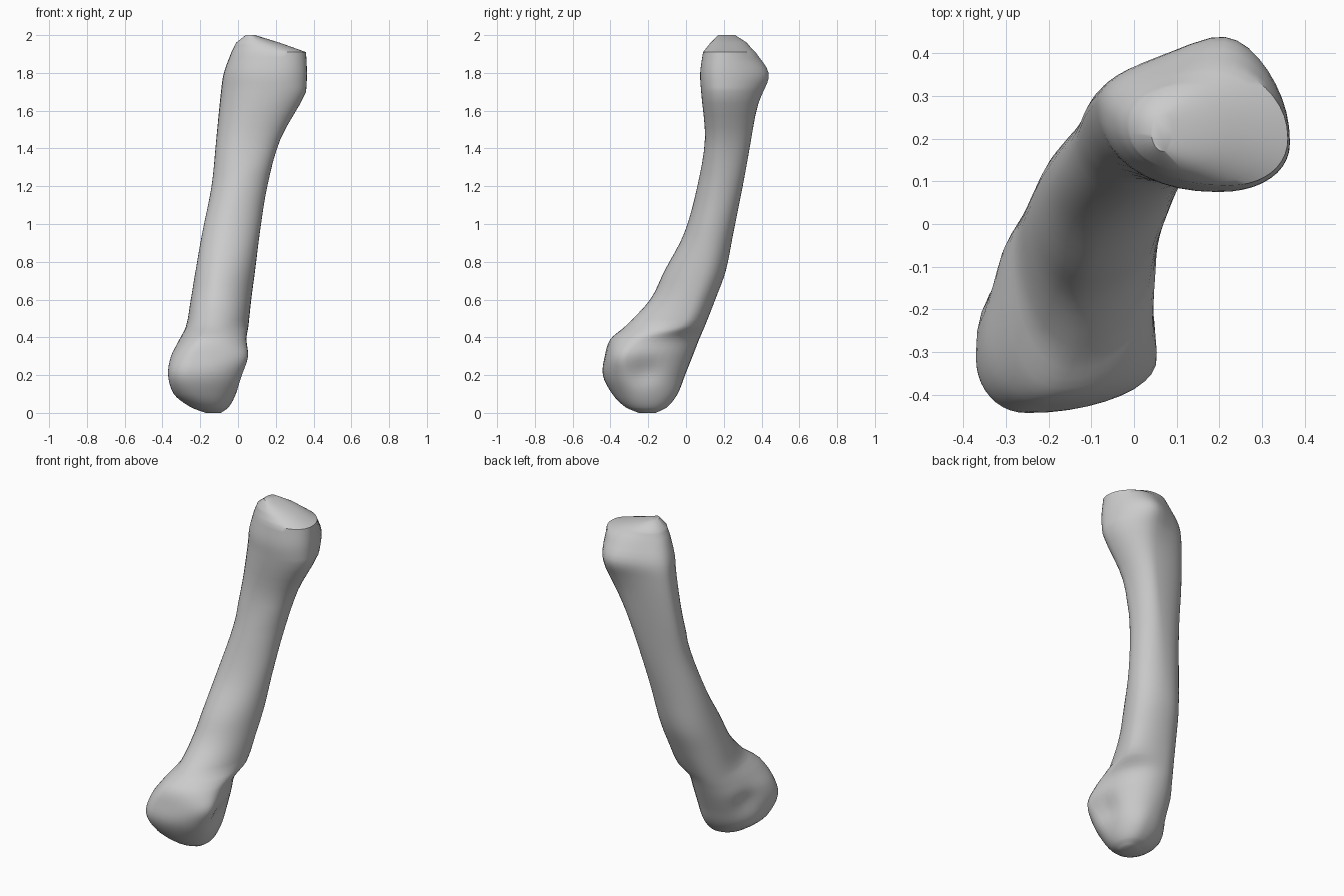
import bpy, bmesh, math
from mathutils import Vector

if "Cube" in bpy.data.objects:
    bpy.data.objects.remove(bpy.data.objects["Cube"])

# Cross-sections up the bone: z, x min/max, y min/max,
# x of front-most / back-most point, y of left-most / right-most point
SECTIONS = [
    (0.00, -.17, -.09, -.25, -.16, -.13, -.12, -.20, -.20),
    (0.03, -.25, -.05, -.32, -.10, -.16, -.13, -.23, -.21),
    (0.10, -.34, -.01, -.39, -.045, -.22, -.13, -.26, -.24),
    (0.20, -.37, .03, -.44, -.005, -.25, -.15, -.31, -.28),
    (0.30, -.355, .055, -.43, .035, -.23, -.16, -.26, -.31),
    (0.39, -.31, .045, -.40, .07, -.18, -.16, -.16, -.22),
    (0.46, -.275, .055, -.32, .10, -.14, -.14, -.06, -.03),
    (0.60, -.25, .07, -.19, .155, -.12, -.10, .00, .04),
    (0.75, -.225, .09, -.115, .21, -.10, -.07, .05, .09),
    (0.95, -.19, .115, -.01, .25, -.06, -.02, .11, .13),
    (1.20, -.14, .155, .06, .30, .00, .05, .19, .18),
    (1.45, -.115, .225, .10, .345, .06, .12, .25, .20),
    (1.70, -.09, .36, .08, .385, .18, .17, .28, .19),
    (1.80, -.075, .365, .075, .395, .20, .18, .27, .19),
    (1.91, -.035, .36, .09, .355, .22, .17, .24, .20),
    (1.96, -.01, .22, .13, .32, .11, .11, .23, .22),
]
N = 40


def ring(s):
    z, x0, x1, y0, y1, xf, xb, yl, yr = s
    pts = []
    # The shaft is slightly ridged in front, the two ends are fuller
    front = 1.04 if .45 < z < 1.3 else .93
    for i in range(N):
        a = 2 * math.pi * i / N
        c, d = math.cos(a), math.sin(a)
        e = .93 if d > 0 else front
        xm = xb if d > 0 else xf
        ym = yr if c > 0 else yl
        x = xm + ((x1 if c > 0 else x0) - xm) * abs(c) ** e
        y = ym + ((y1 if d > 0 else y0) - ym) * abs(d) ** e
        pts.append(Vector((x, y, z)))
    return pts


def blend(k, t):
    # Smooth interpolation between neighbouring sections, straight at the top
    p, q = SECTIONS[k], SECTIONS[k + 1]
    last = len(SECTIONS) - 1
    before = SECTIONS[max(k - 1, 0)]
    after = SECTIONS[min(k + 2, last)]
    h = q[0] - p[0]
    out = [p[0] + h * t]
    for j in range(1, 9):
        mid = (q[j] - p[j]) / h
        lim = 2 * abs(mid)
        m0 = m1 = mid
        if 0 < k < last - 1:
            m0 = (q[j] - before[j]) / (q[0] - before[0])
        if k < last - 2:
            m1 = (after[j] - p[j]) / (after[0] - p[0])
        m0 = max(-lim, min(lim, m0)) * h
        m1 = max(-lim, min(lim, m1)) * h
        out.append((2*t**3 - 3*t*t + 1) * p[j] + (t**3 - 2*t*t + t) * m0
                   + (3*t*t - 2*t**3) * q[j] + (t**3 - t*t) * m1)
    return out


# Hollows and bumps: centre, radius, displacement
DENTS = [
    (Vector((.03, -.22, .22)), .09, Vector((-.03, .0, .0))),
    (Vector((-.33, -.12, .25)), .09, Vector((.02, -.01, .0))),
    (Vector((.22, .40, 1.79)), .15, Vector((0, .045, 0))),
]

# Loft the rings into one closed skin
bm = bmesh.new()
steps = 4
rings = [ring(blend(k, s / steps))
         for k in range(len(SECTIONS) - 1) for s in range(steps)]
rings.append(ring(SECTIONS[-1]))
rings.append(ring((2.0, .04, .09, .17, .26, .07, .07, .22, .22)))
loops = []
for r in rings:
    row = []
    for p in r:
        for c, rad, d in DENTS:
            p = p + d * math.exp(-((p - c).length / rad) ** 2 * 1.5)
        row.append(bm.verts.new(p))
    loops.append(row)
for a, b in zip(loops, loops[1:]):
    for i in range(N):
        j = (i + 1) % N
        bm.faces.new((a[i], a[j], b[j], b[i]))
bm.faces.new(loops[0][::-1])
bm.faces.new(loops[-1])
bmesh.ops.recalc_face_normals(bm, faces=bm.faces)

mesh = bpy.data.meshes.new("long_bone")
bm.to_mesh(mesh)
bm.free()
bone = bpy.data.objects.new("long_bone", mesh)
bpy.context.collection.objects.link(bone)
bpy.context.view_layer.objects.active = bone
bone.select_set(True)
bpy.ops.object.shade_smooth_by_angle(angle=math.radians(40))
